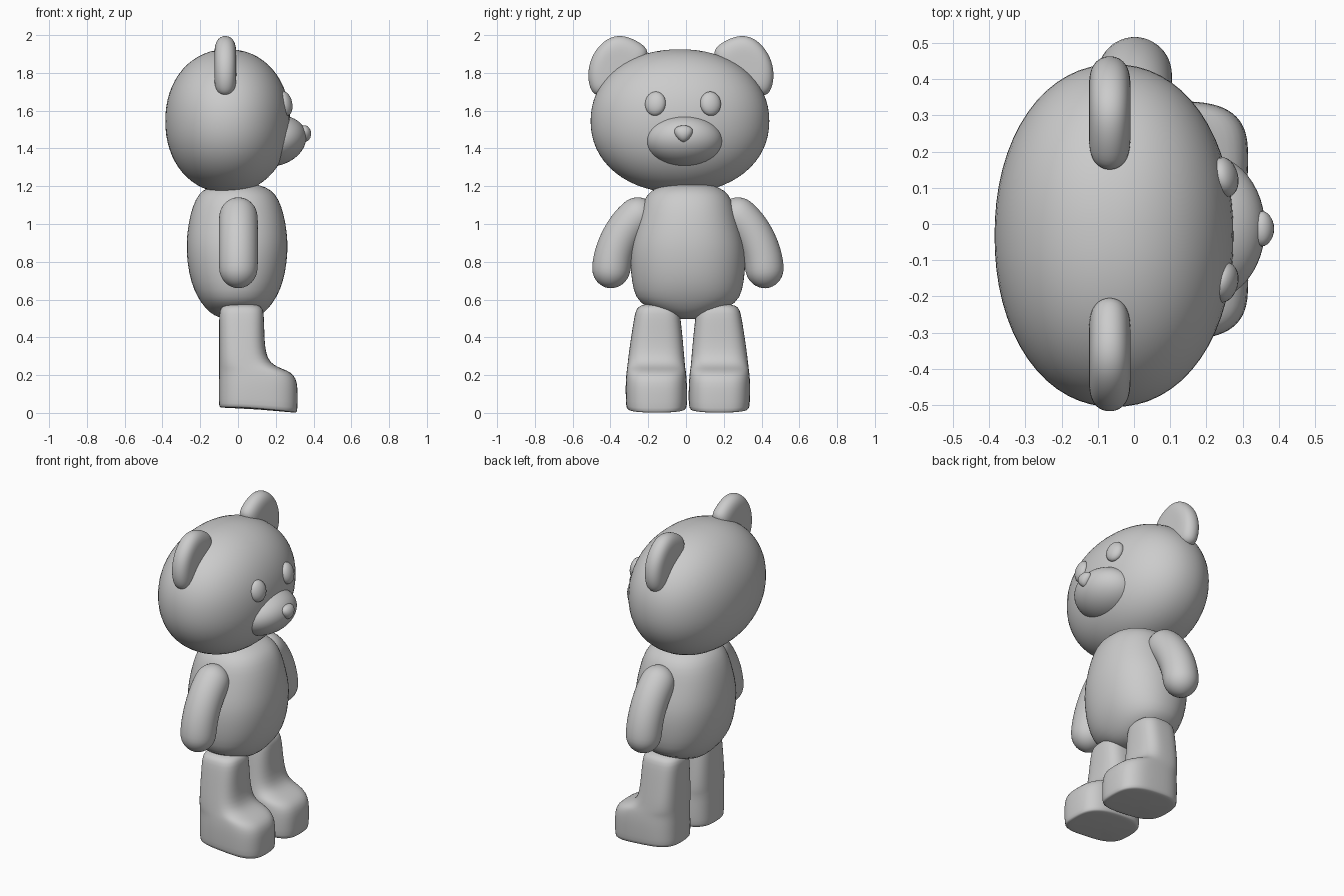
import bpy, bmesh, math
from mathutils import Vector, Matrix

if "Cube" in bpy.data.objects:
    bpy.data.objects.remove(bpy.data.objects["Cube"])

fur = bpy.data.materials.new("plain_grey")
fur.diffuse_color = (0.6, 0.6, 0.6, 1)
fur.use_nodes = True
fur.node_tree.nodes["Principled BSDF"].inputs["Base Color"].default_value = fur.diffuse_color
MID = 0.01   # symmetry plane of body and limbs
HEAD_MID = -0.027


def finish(name, bm, subsurf=0):
    bmesh.ops.recalc_face_normals(bm, faces=bm.faces)
    me = bpy.data.meshes.new(name)
    bm.to_mesh(me)
    bm.free()
    ob = bpy.data.objects.new(name, me)
    bpy.context.collection.objects.link(ob)
    me.materials.append(fur)
    for p in me.polygons:
        p.use_smooth = True
    if subsurf:
        m = ob.modifiers.new("smooth", 'SUBSURF')
        m.levels = m.render_levels = subsurf
    return ob


def spow(v, e):
    return math.copysign(abs(v) ** e, v)


def skin(name, rings, subsurf=0):
    """Joins rings of points and closes both ends with a fan."""
    bm = bmesh.new()
    vs = [[bm.verts.new(p) for p in r] for r in rings]
    n = len(vs[0])
    for a, b in zip(vs, vs[1:]):
        for i in range(n):
            j = (i + 1) % n
            bm.faces.new((a[i], a[j], b[j], b[i]))
    for r in (vs[0], vs[-1]):
        c = bm.verts.new(sum((v.co for v in r), Vector()) / n)
        for i in range(n):
            bm.faces.new((r[i], r[(i + 1) % n], c))
    return finish(name, bm, subsurf)


def ring(z, x0, x1, y0, y1, e=2.0, n=32):
    pts = []
    for i in range(n):
        a = 2 * math.pi * i / n
        pts.append(Vector(((x0 + x1) / 2 + (x1 - x0) / 2 * spow(math.cos(a), 2 / e),
                           (y0 + y1) / 2 + (y1 - y0) / 2 * spow(math.sin(a), 2 / e), z)))
    return pts


def ball(name, center, radii, rot=None, shape=None, seg=48):
    bm = bmesh.new()
    bmesh.ops.create_uvsphere(bm, u_segments=seg, v_segments=seg // 2, radius=1)
    for v in bm.verts:
        p = v.co.copy()
        if shape:
            p = shape(p)
        p = Vector((p.x * radii[0], p.y * radii[1], p.z * radii[2]))
        if rot:
            p = rot @ p
        v.co = p + Vector(center)
    return finish(name, bm)


# head: slightly full ellipsoid
def full(p):
    k = sum(abs(c) ** 2.12 for c in p) ** (-1 / 2.12)
    return p * k


ball("head", (-0.055, -0.032, 1.545), (0.33, 0.473, 0.38), shape=full, seg=64)

# muzzle leans forward at the top; nose narrows downwards
ball("muzzle", (0.195, -0.01, 1.44), (0.165, 0.205, 0.135),
     shape=lambda p: Vector((p.x + 0.15 * p.z, p.y, p.z)))
ball("nose", (0.352, -0.013, 1.478), (0.035, 0.053, 0.044),
     shape=lambda p: Vector((p.x, p.y * (0.88 + 0.3 * p.z), p.z)), seg=24)

# eyes follow the head surface
for side, y, nm in ((-1, -0.162, "right_eye"), (1, 0.13, "left_eye")):
    rot = Matrix.Rotation(side * 0.25, 3, 'Z') @ Matrix.Rotation(-0.2, 3, 'Y')
    ball(nm, (0.25, y, 1.637), (0.036, 0.056, 0.065), rot=rot, seg=24)

# ears: rounded plates, (distance from head middle, height) outline
EAR = [(0.162, 1.915), (0.215, 1.96), (0.275, 1.99), (0.335, 2.0), (0.395, 1.98),
       (0.45, 1.925), (0.483, 1.86), (0.494, 1.785), (0.483, 1.72), (0.455, 1.675),
       (0.38, 1.68), (0.29, 1.74), (0.2, 1.83)]
for side, nm in ((-1, "right_ear"), (1, "left_ear")):
    rings = []
    for k in range(1, 16):
        a = math.pi * k / 16
        s, x = math.sin(a) ** 0.4, -0.067 - 0.059 * math.cos(a)
        rings.append([Vector((x, HEAD_MID + side * (0.34 + (d - 0.34) * s),
                              1.83 + (z - 1.83) * s)) for d, z in EAR])
    skin(nm, rings, 2)

# body: z, half depth, half width
BODY = [(0.497, 0.05, 0.04), (0.505, 0.1, 0.08), (0.53, 0.145, 0.15), (0.58, 0.19, 0.262),
        (0.65, 0.23, 0.29), (0.74, 0.257, 0.304), (0.86, 0.271, 0.308), (0.95, 0.266, 0.288),
        (1.05, 0.25, 0.258), (1.13, 0.222, 0.235), (1.18, 0.185, 0.195), (1.208, 0.12, 0.13),
        (1.217, 0.05, 0.055)]
skin("body", [ring(z, -0.005 - d, -0.005 + d, MID - w, MID + w, 2.2) for z, d, w in BODY], 1)

# arms: bent capsules
SPINE = [Vector((0, y, z)) for y, z in
         ((0.27, 1.04), (0.315, 0.995), (0.352, 0.94), (0.381, 0.88), (0.4, 0.82), (0.408, 0.763))]
for side, nm in ((-1, "right_arm"), (1, "left_arm")):
    stations = []
    R = 0.104
    for i, p in enumerate(SPINE):
        t = (SPINE[min(i + 1, 5)] - SPINE[max(i - 1, 0)]).normalized()
        angs = [0]
        if i == 0:
            angs = [-math.radians(a) for a in (82, 65, 45, 22, 0)]
        if i == 5:
            angs = [math.radians(a) for a in (0, 22, 45, 65, 82)]
        stations += [(p + t * R * math.sin(a), t, R * math.cos(a)) for a in angs]
    rings = []
    for c, t, r in stations:
        nrm = Vector((0, -t.z, t.y))
        pts = [c + Vector((r * math.cos(b), 0, 0)) + nrm * r * math.sin(b)
               for b in (2 * math.pi * k / 24 for k in range(24))]
        rings.append([Vector((p.x + 0.002, MID + side * (p.y - 0.002), p.z)) for p in pts])
    skin(nm, rings, 1)

# legs with feet: z, back x, front x, inner, outer (from symmetry plane), roundness
LEG = [(0.02, -0.08, 0.29, 0.035, 0.295, 2.8), (0.02, -0.098, 0.31, 0.01, 0.322, 3),
       (0.035, -0.102, 0.316, 0.004, 0.328, 3), (0.1, -0.102, 0.317, 0.003, 0.33, 3),
       (0.16, -0.102, 0.314, 0.005, 0.33, 3), (0.2, -0.101, 0.298, 0.008, 0.327, 3),
       (0.225, -0.101, 0.26, 0.011, 0.324, 3), (0.24, -0.1, 0.215, 0.014, 0.322, 3),
       (0.265, -0.1, 0.172, 0.016, 0.319, 3), (0.31, -0.1, 0.149, 0.02, 0.314, 3),
       (0.38, -0.1, 0.141, 0.026, 0.304, 3), (0.46, -0.1, 0.139, 0.034, 0.292, 3),
       (0.53, -0.1, 0.137, 0.042, 0.28, 3), (0.56, -0.092, 0.128, 0.052, 0.268, 2.8),
       (0.575, -0.06, 0.1, 0.085, 0.235, 2.5)]
for side, nm in ((-1, "right_leg"), (1, "left_leg")):
    rings = []
    for z, x0, x1, y0, y1, e in LEG:
        r = ring(z, x0, x1, MID + side * y0, MID + side * y1, e)
        if z < 0.05:   # sole dips towards the toe
            for p in r:
                p.z += 0.008 - 0.028 * max(0, (p.x + 0.02) / 0.33) ** 1.5
        rings.append(r)
    skin(nm, rings, 1)
